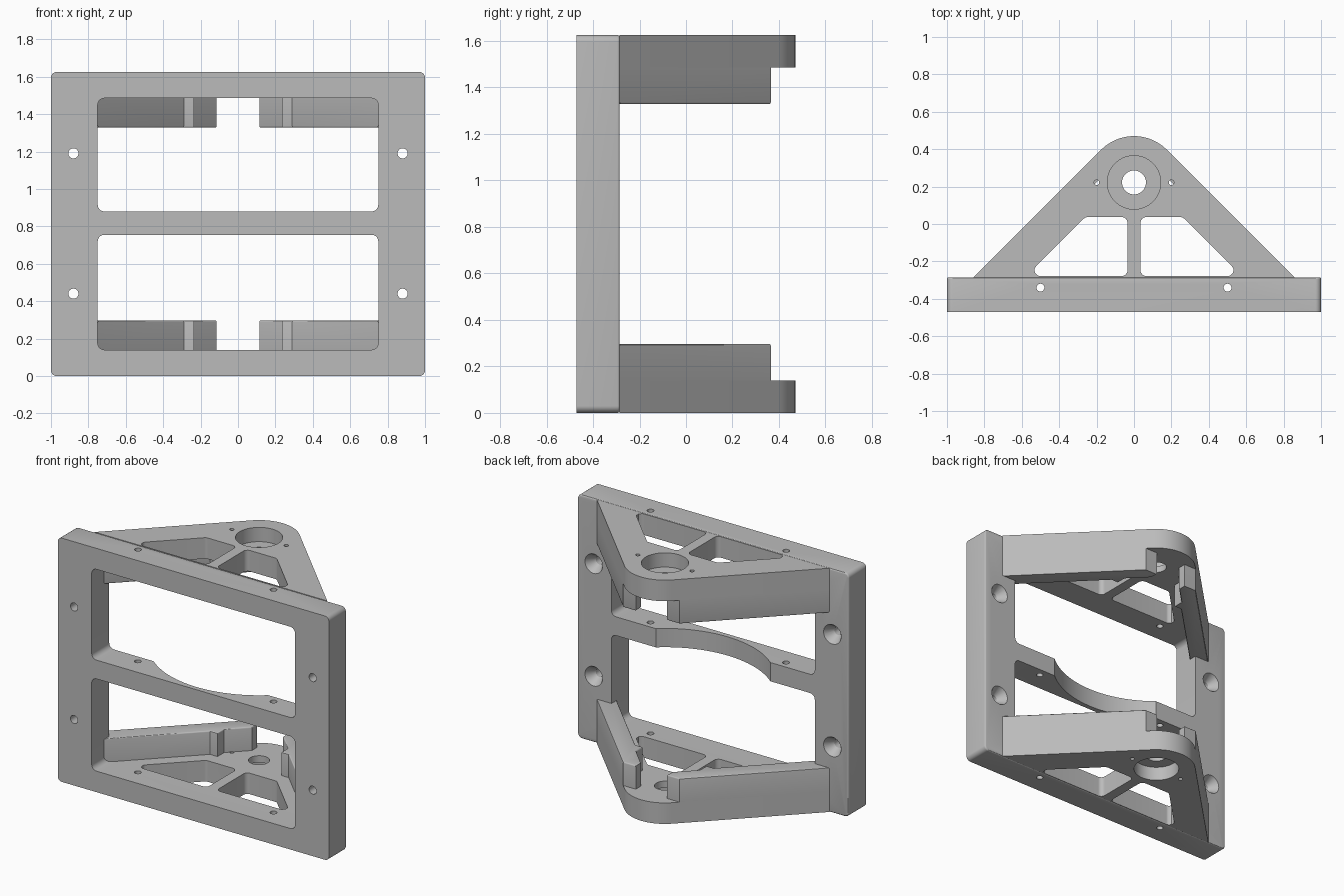
import bpy, bmesh, math
from mathutils import Vector

if "Cube" in bpy.data.objects:
    bpy.data.objects.remove(bpy.data.objects["Cube"], do_unlink=True)

HEIGHT = 1.625
FRONT, BACK, REAR = -0.47, -0.285, 0.47
PLATE = 0.14
HUB_Y, HUB_R = 0.222, 0.248

grey = bpy.data.materials.new("machined grey")
grey.use_nodes = True
grey.diffuse_color = (0.5, 0.5, 0.5, 1)
grey.node_tree.nodes["Principled BSDF"].inputs["Base Color"].default_value = (0.5, 0.5, 0.5, 1)


def rounded(points, radius, steps=6):
    """Round every corner of a polygon."""
    out = []
    for i, p in enumerate(points):
        p = Vector(p)
        a = (Vector(points[i - 1]) - p).normalized()
        b = (Vector(points[(i + 1) % len(points)]) - p).normalized()
        half = a.angle(b) / 2
        centre = p + (a + b).normalized() * radius / math.sin(half)
        start = p + a * radius / math.tan(half) - centre
        end = p + b * radius / math.tan(half) - centre
        for k in range(steps + 1):
            t = k / steps
            out.append(centre + (start * (1 - t) + end * t).normalized() * radius)
    return out


def rect(x0, y0, x1, y1):
    return [(x0, y0), (x1, y0), (x1, y1), (x0, y1)]


def circle(x, y, r, n=64):
    return [(x + r * math.cos(2 * math.pi * k / n), y + r * math.sin(2 * math.pi * k / n)) for k in range(n)]


def loft(name, low, high, lo, hi, axis="z", bevel=0.0):
    """Solid between two matching outlines, along z or y."""
    bm = bmesh.new()
    place = (lambda p, d: (p[0], p[1], d)) if axis == "z" else (lambda p, d: (p[0], d, p[1]))
    a = [bm.verts.new(place(p, lo)) for p in low]
    b = [bm.verts.new(place(p, hi)) for p in high]
    bm.faces.new(a)
    top = bm.faces.new(b)
    for i in range(len(a)):
        bm.faces.new((a[i - 1], a[i], b[i], b[i - 1]))
    bmesh.ops.recalc_face_normals(bm, faces=bm.faces)
    if bevel:
        bmesh.ops.bevel(bm, geom=list(top.edges), offset=bevel, segments=3, profile=0.5, affect="EDGES")
    mesh = bpy.data.meshes.new(name)
    bm.to_mesh(mesh)
    bm.free()
    ob = bpy.data.objects.new(name, mesh)
    bpy.context.collection.objects.link(ob)
    return ob


def prism(name, outline, lo, hi, axis="z", bevel=0.0):
    return loft(name, outline, outline, lo, hi, axis, bevel)


def activate(ob):
    bpy.ops.object.select_all(action="DESELECT")
    ob.select_set(True)
    bpy.context.view_layer.objects.active = ob


def cut(ob, cutters):
    activate(ob)
    for c in cutters:
        mod = ob.modifiers.new("cut", "BOOLEAN")
        mod.operation, mod.solver, mod.object = "DIFFERENCE", "EXACT", c
        bpy.ops.object.modifier_apply(modifier=mod.name)
        bpy.data.objects.remove(c, do_unlink=True)


def finish(ob):
    ob.data.materials.clear()
    ob.data.materials.append(grey)
    activate(ob)
    bpy.ops.object.shade_smooth_by_angle(angle=math.radians(30))


# Upright frame with two openings, softened on its rear rim
frame = prism("upright_frame", rounded(rect(-1, 0, 1, HEIGHT), 0.03), FRONT, BACK, "y", 0.01)
cutters = [prism("opening", rounded(rect(-0.75, z0, 0.75, z1), 0.035), -1, 1, "y")
           for z0, z1 in ((PLATE, 0.755), (0.88, HEIGHT - PLATE))]
# Curved relief in the middle bar
cutters.append(prism("bar_relief", circle(0, HUB_Y, 0.66, 128), 0.6, 1.0))
for s in (-1, 1):
    cutters.append(prism("rail_hole", circle(s * 0.5, -0.34, 0.021, 24), -1, 3))
    for z in (0.44, 1.19):
        # Countersunk mounting holes
        cutters.append(prism("mount_hole", circle(s * 0.88, z, 0.027, 32), -1, 1, "y"))
        cutters.append(loft("countersink", circle(s * 0.88, z, 0.027, 32),
                            circle(s * 0.88, z, 0.068, 32), BACK - 0.06, BACK + 0.005, "y"))
cut(frame, cutters)
finish(frame)

# Triangular plate outline with a round nose
tangent = HUB_R * math.sqrt(0.5)
foot = tangent + HUB_Y + tangent - BACK
nose = [(HUB_R * math.cos(math.radians(a)), HUB_Y + HUB_R * math.sin(math.radians(a)))
        for a in range(45, 136, 5)]
plate_outline = [(-foot, BACK), (foot, BACK)] + nose

# Side wall outline, with an inner step and a flat end beside the nose
wall_outline = [(0.75, -0.34), (0.29, 0.12), (0.235, 0.12), (0.235, 0.19), (0.15, 0.275),
                (0.115, 0.31), (0.115, 0.365), (foot + BACK - 0.365, 0.365), (foot, BACK), (0.75, BACK)]
window_outline = [(0.035, -0.278), (0.575, -0.278), (0.26, 0.037), (0.035, 0.037)]


def bracket(label, flip):
    """Plate, bearing seat and side walls; flip builds the upper one."""
    parts = []
    plate = prism(label + "_plate", plate_outline, 0, PLATE)
    tools = [prism("bearing_seat", circle(0, HUB_Y, 0.143), -0.1, 0.095),
             prism("shaft_hole", circle(0, HUB_Y, 0.064), -1, 1)]
    for s in (-1, 1):
        tools.append(prism("window", [(s * p[0], p[1]) for p in rounded(window_outline, 0.03)], -1, 1))
        tools.append(prism("pin_hole", circle(s * 0.2, HUB_Y, 0.014, 20), -1, 1))
        side = "left" if s > 0 else "right"
        parts.append(prism(label + "_" + side + "_wall", [(s * x, y) for x, y in wall_outline],
                           PLATE, 0.297, bevel=0.008))
    cut(plate, tools)
    parts.append(plate)
    for ob in parts:
        if flip:
            for v in ob.data.vertices:
                v.co.z = HEIGHT - v.co.z
            ob.data.flip_normals()
        finish(ob)


bracket("lower", False)
bracket("upper", True)
